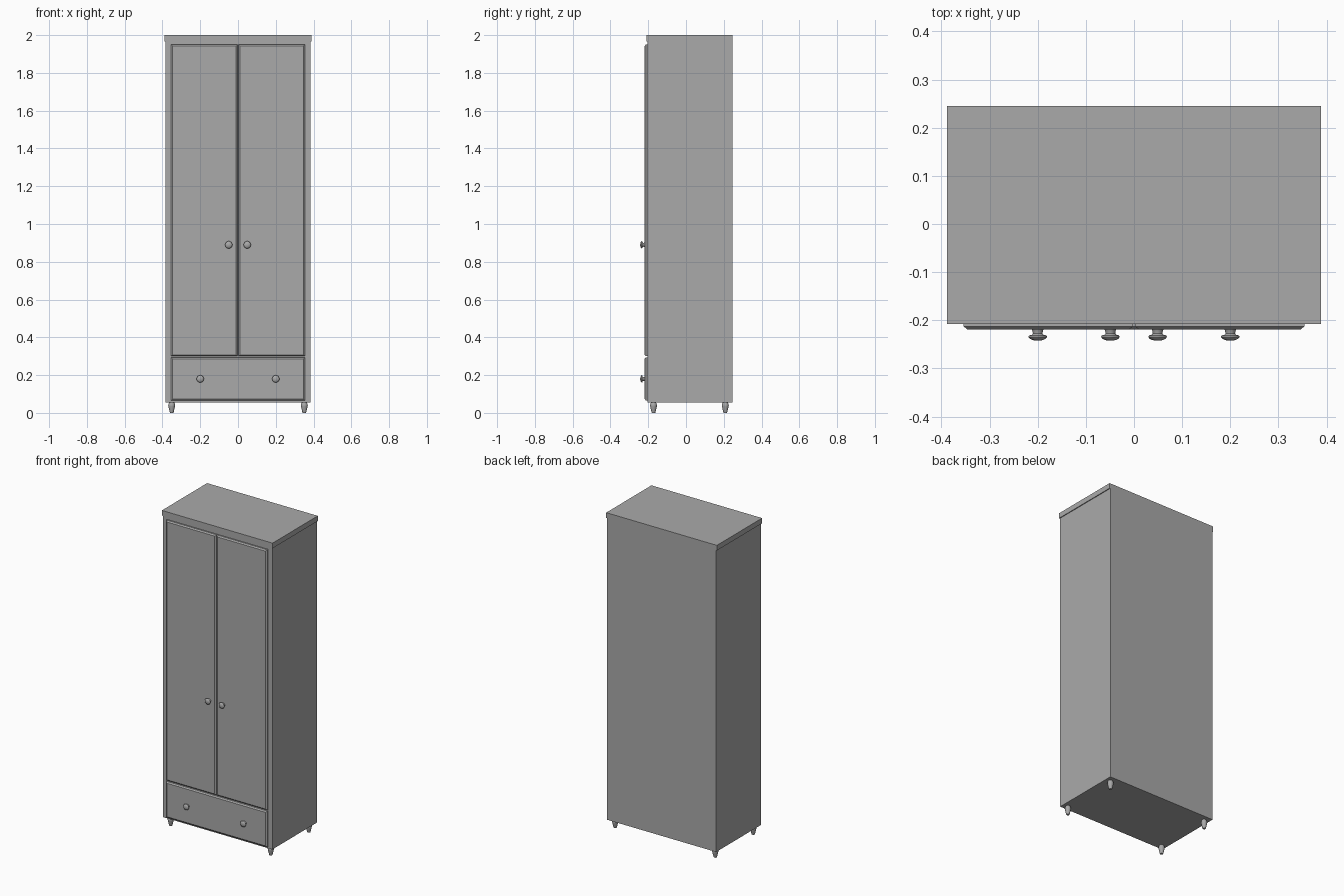
import bpy, bmesh, math
from mathutils import Matrix

if "Cube" in bpy.data.objects:
    bpy.data.objects.remove(bpy.data.objects["Cube"])

grey = bpy.data.materials.new("warm_grey_paint")
grey.diffuse_color = (0.4, 0.4, 0.4, 1)
grey.use_nodes = True
grey.node_tree.nodes["Principled BSDF"].inputs["Base Color"].default_value = grey.diffuse_color


def finish(bm, name):
    bmesh.ops.recalc_face_normals(bm, faces=bm.faces)
    mesh = bpy.data.meshes.new(name)
    bm.to_mesh(mesh)
    bm.free()
    mesh.materials.append(grey)
    obj = bpy.data.objects.new(name, mesh)
    bpy.context.collection.objects.link(obj)
    return obj


def box(name, x0, x1, y0, y1, z0, z1, chamfer=0):
    """Box; a chamfer cuts only the edges around its front face."""
    bm = bmesh.new()
    bmesh.ops.create_cube(bm, size=1)
    for v in bm.verts:
        v.co = (x1 if v.co.x > 0 else x0, y1 if v.co.y > 0 else y0, z1 if v.co.z > 0 else z0)
    if chamfer:
        front = min(bm.faces, key=lambda f: f.calc_center_median().y)
        cx, cz = (x0 + x1) / 2, (z0 + z1) / 2
        bmesh.ops.inset_region(bm, faces=[front], thickness=chamfer)
        # the outer rim steps back, leaving a sloped border
        for v in bm.verts:
            on_rim = abs(abs(v.co.x - cx) - (x1 - x0) / 2) < 1e-5 and abs(abs(v.co.z - cz) - (z1 - z0) / 2) < 1e-5
            if on_rim and v.co.y < y0 + 1e-5:
                v.co.y += chamfer * 0.6
    return finish(bm, name)


def turned(name, profile, loc, to_front=False, sides=16):
    """Lathe a (radius, height) profile around z, optionally tipped to face -y."""
    bm = bmesh.new()
    rings = []
    for r, h in profile:
        rings.append([bm.verts.new((r * math.cos(2 * math.pi * i / sides),
                                    r * math.sin(2 * math.pi * i / sides), h)) for i in range(sides)])
    for a, b in zip(rings, rings[1:]):
        for i in range(sides):
            j = (i + 1) % sides
            bm.faces.new((a[i], a[j], b[j], b[i]))
    bm.faces.new(rings[0])
    bm.faces.new(rings[-1])
    if to_front:
        bmesh.ops.transform(bm, matrix=Matrix.Rotation(math.pi / 2, 4, 'X'), verts=bm.verts)
    obj = finish(bm, name)
    obj.location = loc
    bpy.ops.object.select_all(action='DESELECT')
    obj.select_set(True)
    bpy.context.view_layer.objects.active = obj
    bpy.ops.object.shade_smooth_by_angle(angle=math.radians(40))


# Carcass and overhanging top
box("cabinet_body", -0.383, 0.383, -0.203, 0.245, 0.055, 1.967)
box("cabinet_top", -0.388, 0.388, -0.208, 0.245, 1.967, 2.0)

# Doors and drawer with sloped borders
box("left_door", -0.354, -0.002, -0.219, -0.2, 0.3, 1.95, 0.011)
box("right_door", 0.002, 0.354, -0.219, -0.2, 0.3, 1.95, 0.011)
box("drawer_front", -0.354, 0.354, -0.219, -0.2, 0.066, 0.294, 0.011)

# Knobs: narrow stem and domed head
knob = [(0.013, 0), (0.011, 0.004), (0.010, 0.010), (0.012, 0.0125), (0.018, 0.014),
        (0.0195, 0.017), (0.017, 0.0205), (0.011, 0.0235), (0.004, 0.025)]
for side, s in (("left", -1), ("right", 1)):
    turned(side + "_door_knob", knob, (s * 0.049, -0.2175, 0.89), True)
    turned(side + "_drawer_knob", knob, (s * 0.2, -0.2175, 0.18), True)

# Short turned legs
leg = [(0.009, 0), (0.011, 0.006), (0.0175, 0.034), (0.0185, 0.041), (0.016, 0.049), (0.013, 0.056)]
for side, x in (("left", -0.351), ("right", 0.351)):
    for end, y in (("front", -0.172), ("back", 0.208)):
        turned(end + "_" + side + "_leg", leg, (x, y, 0))
